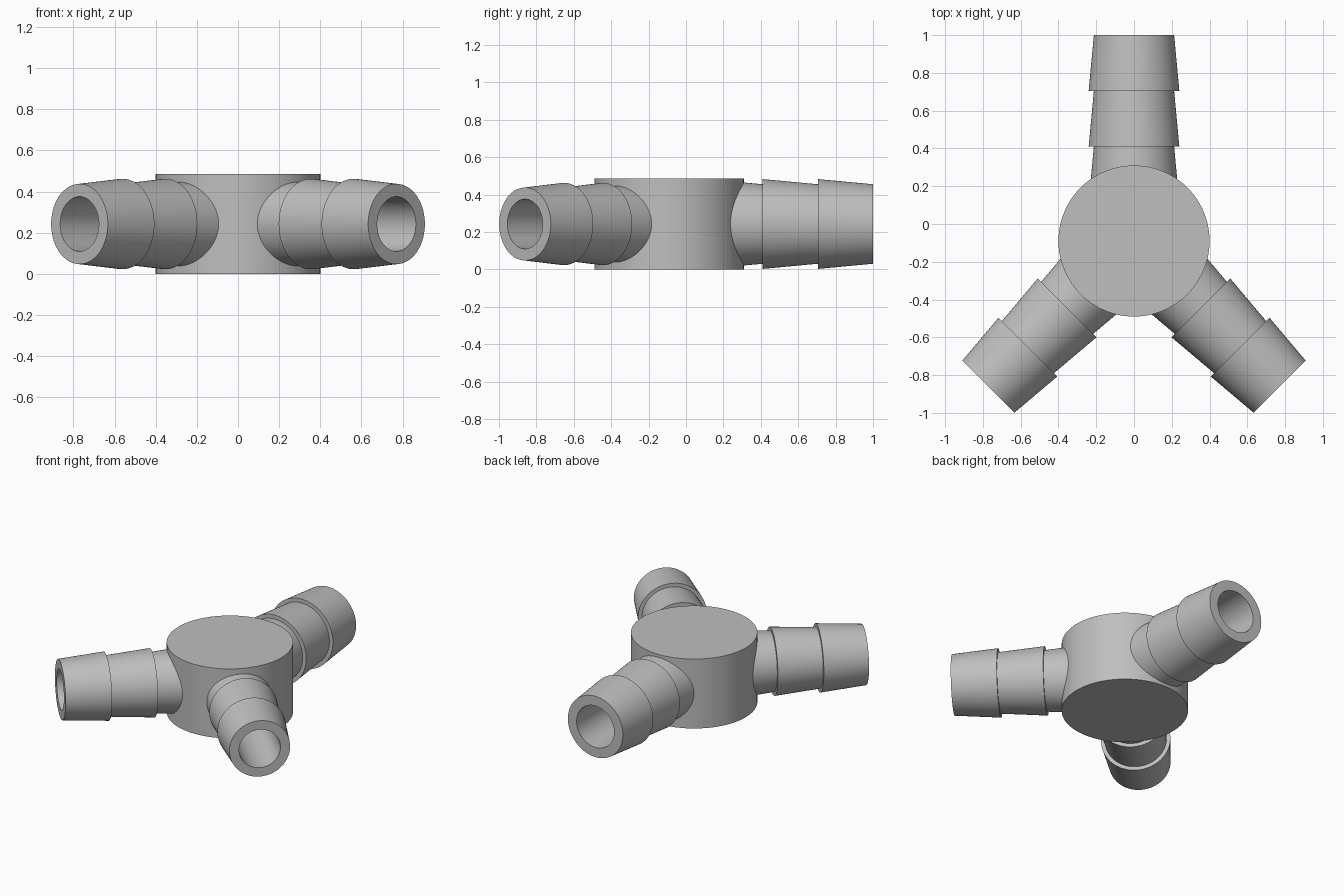
import bpy, bmesh, math
from mathutils import Matrix

old = bpy.data.objects.get("Cube")
if old:
    bpy.data.objects.remove(old, do_unlink=True)

HUB_Y, HUB_R, HEIGHT = -0.09, 0.40, 0.485
REACH, BARB = 1.09, 0.295
SIDES = 96

grey = bpy.data.materials.new("plain grey")
grey.use_nodes = True
colour = (0.52, 0.52, 0.52, 1)
grey.diffuse_color = colour
grey.node_tree.nodes["Principled BSDF"].inputs["Base Color"].default_value = colour


def turned(name, profile, matrix):
    """Closed solid of revolution from (radius, height) points."""
    bm = bmesh.new()
    rings = []
    for r, h in profile:
        rings.append([bm.verts.new((r * math.cos(a), r * math.sin(a), h))
                      for a in (math.tau * i / SIDES for i in range(SIDES))])
    for low, high in zip(rings, rings[1:]):
        for i in range(SIDES):
            j = (i + 1) % SIDES
            bm.faces.new((low[i], low[j], high[j], high[i]))
    bm.faces.new(rings[0][::-1])
    bm.faces.new(rings[-1])
    bm.transform(matrix)
    bmesh.ops.recalc_face_normals(bm, faces=bm.faces)
    mesh = bpy.data.meshes.new(name)
    bm.to_mesh(mesh)
    bm.free()
    mesh.materials.append(grey)
    obj = bpy.data.objects.new(name, mesh)
    bpy.context.collection.objects.link(obj)
    return obj


def combine(body, tool, operation):
    """Apply a boolean and discard the tool."""
    mod = body.modifiers.new("join", "BOOLEAN")
    mod.operation, mod.solver, mod.object = operation, "EXACT", tool
    bpy.context.view_layer.objects.active = body
    bpy.ops.object.modifier_apply(modifier=mod.name)
    bpy.data.objects.remove(tool, do_unlink=True)


# Round hub
hub = turned("hose_connector", [(HUB_R, 0), (HUB_R, HEIGHT)],
             Matrix.Translation((0, HUB_Y, 0)))

# Arms: heading, tip radius, barb radius, bore radius
ARMS = [(90, 0.2125, 0.24, 0.145),
        (-45, 0.195, 0.22, 0.133),
        (-135, 0.195, 0.22, 0.133)]
bores = []
for heading, tip, barb, bore in ARMS:
    place = (Matrix.Translation((0, HUB_Y, HEIGHT / 2))
             @ Matrix.Rotation(math.radians(heading), 4, "Z")
             @ Matrix.Rotation(math.pi / 2, 4, "Y"))
    # Stacked tapering barbs, the innermost one sunk into the hub
    profile = []
    for n in (3, 2, 1):
        start = REACH - n * BARB
        profile += [(barb, start), (tip, start + BARB)]
    combine(hub, turned("barbed_arm", profile, place), "UNION")
    bores.append(turned("bore_cutter", [(bore, 0), (bore, REACH + 0.1)], place))

# Passages meeting in the middle of the hub
for cutter in bores:
    cutter.hide_render = True
    combine(hub, cutter, "DIFFERENCE")

bpy.ops.object.select_all(action="DESELECT")
hub.select_set(True)
bpy.context.view_layer.objects.active = hub
bpy.ops.object.shade_smooth_by_angle(angle=math.radians(25))
# The barb shoulders and caps stay crisp; the taper joints are all steep steps
